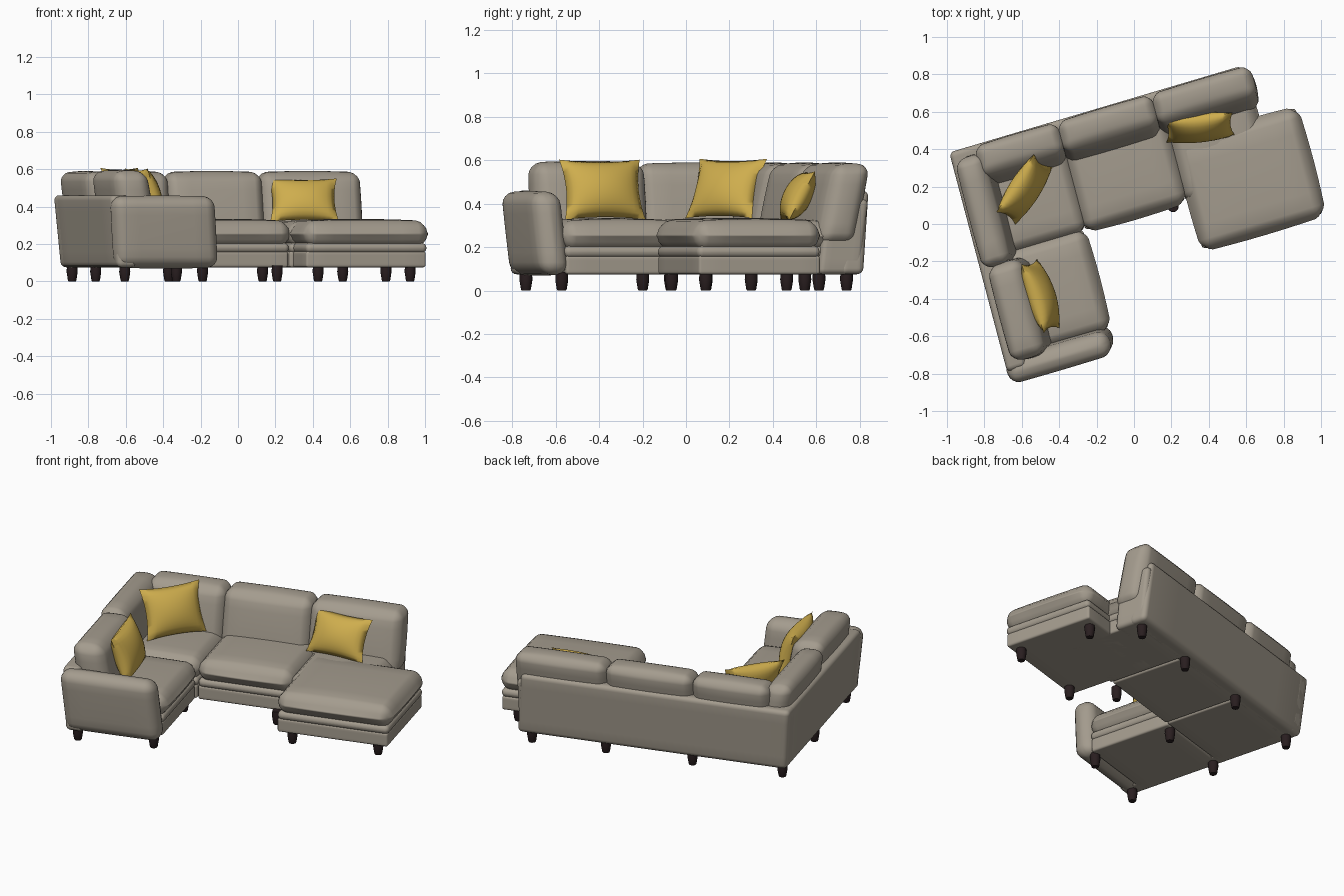
import bpy, bmesh, math
from mathutils import Matrix, Vector

if "Cube" in bpy.data.objects:
    bpy.data.objects.remove(bpy.data.objects["Cube"], do_unlink=True)


def material(name, rgb):
    m = bpy.data.materials.new(name)
    m.use_nodes = True
    m.diffuse_color = (*rgb, 1)
    m.node_tree.nodes["Principled BSDF"].inputs["Base Color"].default_value = (*rgb, 1)
    return m


FABRIC = material("warm grey fabric", (0.37, 0.33, 0.27))
YELLOW = material("mustard fabric", (0.62, 0.42, 0.075))
WOOD = material("dark wood", (0.022, 0.013, 0.014))

# The sofa stands turned on the floor, with its side wing slightly skewed
TURN = Matrix.Rotation(math.radians(16.5), 4, "Z")
SKEW = Matrix.Identity(4)
SKEW[0][1] = 0.03
PLACE = TURN @ SKEW


def finish(bm, name, mat, matrix, angle=50):
    bmesh.ops.recalc_face_normals(bm, faces=bm.faces)
    mesh = bpy.data.meshes.new(name)
    bm.transform(matrix)
    bm.to_mesh(mesh)
    bm.free()
    mesh.materials.append(mat)
    ob = bpy.data.objects.new(name, mesh)
    bpy.context.collection.objects.link(ob)
    bpy.ops.object.select_all(action="DESELECT")
    ob.select_set(True)
    bpy.context.view_layer.objects.active = ob
    bpy.ops.object.shade_smooth_by_angle(angle=math.radians(angle))
    return ob


def padded(name, x, y, z, r, bulge=0.0, lean=(0, 0)):
    """Rounded block: ranges per axis, edge radius, puffiness, shift at the top."""
    lo, hi = Vector((x[0], y[0], z[0])), Vector((x[1], y[1], z[1]))
    mid, half = (lo + hi) / 2, (hi - lo) / 2
    r = min(r, min(half) * 0.98)
    bm = bmesh.new()
    bmesh.ops.create_cube(bm, size=2)
    bmesh.ops.subdivide_edges(bm, edges=bm.edges[:], cuts=9, use_grid_fill=True)
    for v in bm.verts:
        s = v.co.copy()
        p, q = Vector(), Vector()
        for i in range(3):
            step = round(abs(s[i]) * 5)
            flat = half[i] - r
            dist = flat + r * (0.414, 1)[step - 4] if step > 3 else flat * step / 3
            p[i] = math.copysign(dist, s[i])
            q[i] = math.copysign(min(dist, flat), s[i])
        p = q + (p - q).normalized() * r
        for i in range(3):
            if abs(s[i]) > 0.99:
                a, b = s[i - 1], s[i - 2]
                p[i] += math.copysign(bulge, s[i]) * (1 - a * a) * (1 - b * b)
        t = (p.z + half.z) / (2 * half.z)
        v.co = mid + p + Vector((lean[0] * t, lean[1] * t, 0))
    return finish(bm, name, FABRIC, PLACE, 70)


# Outer frame, flaring outwards at the top
FRAME = (0.075, 0.46)
padded("back_frame", (-0.83, 0.8), (0.5, 0.615), FRAME, 0.028, 0, (-0.03, 0.035))
padded("side_frame", (-0.83, -0.72), (-0.6, 0.615), FRAME, 0.028, 0, (-0.03, 0.035))
padded("arm", (-0.83, -0.262), (-0.605, -0.47), (0.075, 0.452), 0.055, 0.006, (-0.03, -0.035))
padded("back_end", (0.66, 0.795), (0.4, 0.6), (0.075, 0.42), 0.025, 0, (0, 0.04))

# Seat sections: base, thin deck and thick cushion in layers
SECTIONS = {
    "left": ((-0.78, -0.265), (-0.5, 0.05)),
    "corner": ((-0.78, -0.255), (0.04, 0.56)),
    "middle": ((-0.26, 0.305), (0.035, 0.56)),
    "chaise": ((0.32, 1.0), (-0.24, 0.35)),
    "chaise_rear": ((0.3, 0.78), (0.03, 0.56)),
}
for part, (x, y) in SECTIONS.items():
    padded(part + "_base", (x[0], x[1] - 0.012), (y[0] + 0.012, y[1]), (0.075, 0.16), 0.012)
    padded(part + "_deck", (x[0], x[1] - 0.006), (y[0] + 0.006, y[1]), (0.152, 0.205), 0.025)
    top = 0.318 if part != "chaise_rear" else 0.312
    padded(part + "_cushion", x, y, (0.19, top), 0.055, 0.016)

# Back cushions, leaning against the frame
for i, (a, b) in enumerate(((-0.72, -0.262), (-0.258, 0.262), (0.266, 0.81))):
    padded(f"back_cushion_{i + 1}", (a, b), (0.4, 0.57), (0.22, 0.578), 0.045, 0.012, (0, 0.075))
padded("side_cushion_rear", (-0.79, -0.64), (0.0, 0.59), (0.22, 0.578), 0.045, 0.012, (-0.055, 0))
padded("side_cushion_front", (-0.765, -0.58), (-0.52, -0.005), (0.22, 0.585), 0.05, 0.012, (-0.06, 0))


def pillow(name, centre, angle, tilt, width, height, depth):
    """Scatter pillow with pinched corners and a gently bowed outline."""
    bm = bmesh.new()
    for side in (-1, 1):
        made = bmesh.ops.create_grid(bm, x_segments=14, y_segments=14, size=1)["verts"]
        for v in made:
            s, t = v.co.x, v.co.y
            puff = max(0, (1 - s * s) * (1 - t * t)) ** 0.55
            v.co = (s * (1 - 0.1 * (1 - t * t)) * width / 2,
                    side * puff * depth / 2,
                    t * (1 - 0.08 * (1 - s * s)) * height / 2)
    bmesh.ops.remove_doubles(bm, verts=bm.verts, dist=0.0005)
    matrix = (Matrix.Translation(centre) @ Matrix.Rotation(math.radians(angle), 4, "Z")
              @ Matrix.Rotation(math.radians(-tilt), 4, "X"))
    finish(bm, name, YELLOW, matrix, 80)


pillow("corner_pillow", (-0.585, 0.185, 0.47), 57, 24, 0.37, 0.3, 0.14)
pillow("side_pillow", (-0.5, -0.385, 0.465), 108, 18, 0.39, 0.29, 0.15)
pillow("chaise_pillow", (0.35, 0.515, 0.435), 6, 28, 0.37, 0.26, 0.13)

# Turned legs
LEGS = [(-0.765, 0.54), (-0.224, 0.55), (0.3, 0.55), (0.747, 0.55),
        (-0.79, -0.535), (-0.344, -0.495), (-0.786, 0.025), (-0.336, 0.025),
        (0.227, 0.03), (0.392, -0.185), (0.908, -0.175), (0.914, 0.3)]
PROFILE = [(0, 0), (0.02, 0), (0.023, 0.006), (0.03, 0.05), (0.028, 0.085), (0, 0.085)]
for i, (x, y) in enumerate(LEGS):
    bm = bmesh.new()
    pts = [bm.verts.new((r, 0, z)) for r, z in PROFILE]
    edges = [bm.edges.new(pair) for pair in zip(pts, pts[1:])]
    bmesh.ops.spin(bm, geom=pts + edges, cent=(0, 0, 0), axis=(0, 0, 1),
                   angle=math.tau, steps=14, use_duplicate=False)
    bmesh.ops.remove_doubles(bm, verts=bm.verts, dist=0.0005)
    finish(bm, f"leg_{i + 1}", WOOD, TURN @ Matrix.Translation((x, y, 0)))
